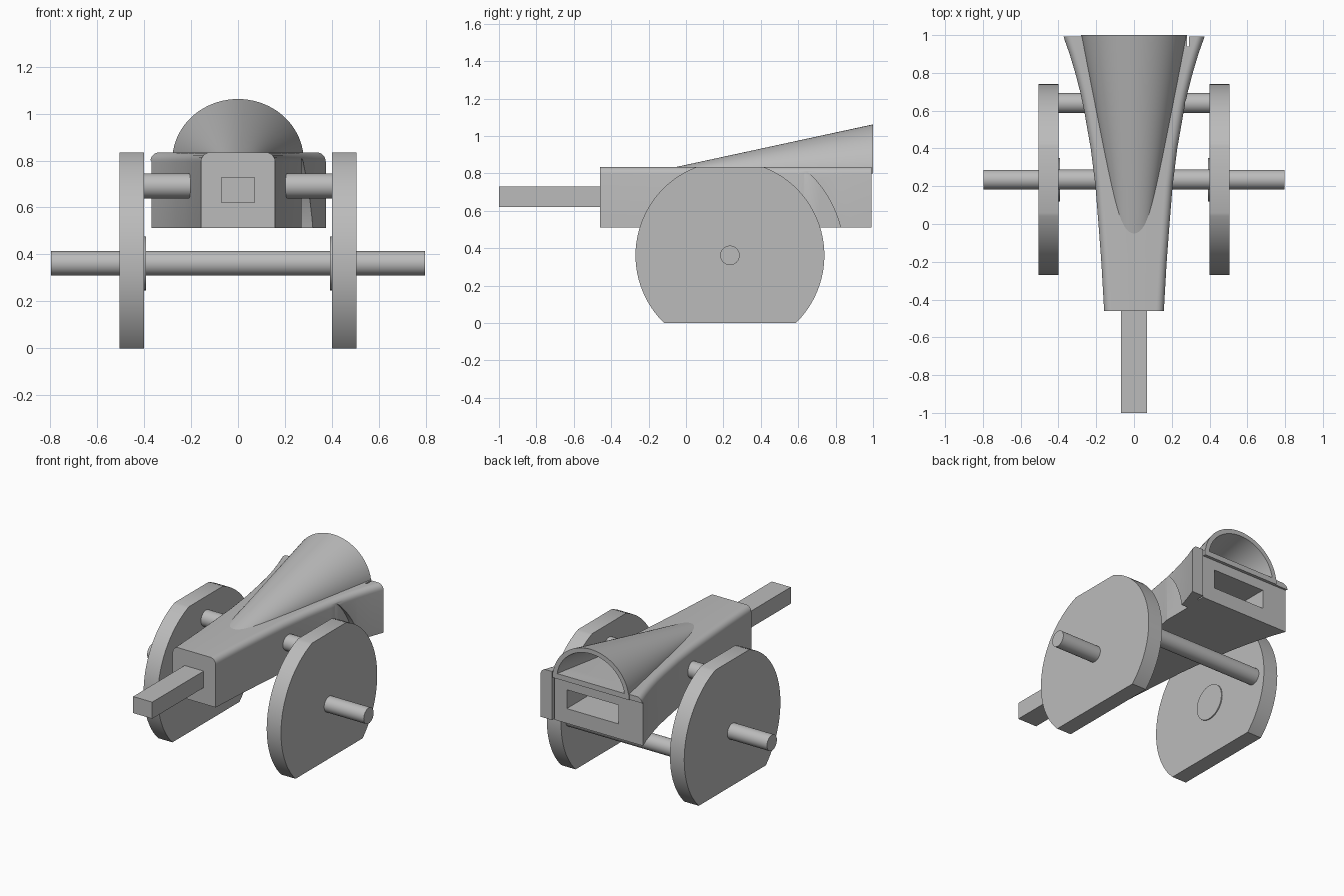
import bpy, bmesh, math
from mathutils import Matrix

cube = bpy.data.objects.get("Cube")
if cube:
    bpy.data.objects.remove(cube, do_unlink=True)

grey = bpy.data.materials.new("plain grey")
grey.use_nodes = True
grey.diffuse_color = (0.5, 0.5, 0.5, 1)
grey.node_tree.nodes["Principled BSDF"].inputs["Base Color"].default_value = (0.5, 0.5, 0.5, 1)

AXLE_Y, AXLE_Z, TOP = 0.235, 0.362, 0.835


def finish(name, bm, smooth=True):
    bmesh.ops.recalc_face_normals(bm, faces=bm.faces)
    mesh = bpy.data.meshes.new(name)
    bm.to_mesh(mesh)
    bm.free()
    mesh.materials.append(grey)
    obj = bpy.data.objects.new(name, mesh)
    bpy.context.collection.objects.link(obj)
    if smooth:
        activate(obj)
        bpy.ops.object.shade_smooth_by_angle(angle=math.radians(30))
    return obj


def activate(obj):
    bpy.ops.object.select_all(action='DESELECT')
    obj.select_set(True)
    bpy.context.view_layer.objects.active = obj


def box(name, x, y, z):
    bm = bmesh.new()
    bmesh.ops.create_cube(bm, size=1)
    for v in bm.verts:
        v.co = [a[0] + (c + 0.5) * (a[1] - a[0]) for a, c in zip((x, y, z), v.co)]
    return finish(name, bm, False)


def rod(name, x0, x1, y, z, r, segments=48):
    """Cylinder lying along x."""
    bm = bmesh.new()
    place = Matrix.Translation(((x0 + x1) / 2, y, z)) @ Matrix.Rotation(math.pi / 2, 4, 'Y')
    bmesh.ops.create_cone(bm, cap_ends=True, segments=segments, radius1=r, radius2=r,
                          depth=abs(x1 - x0), matrix=place)
    return finish(name, bm)


def loft(name, rows, closed):
    """Skin rows of points; closed rows also get end caps."""
    bm = bmesh.new()
    rings = [[bm.verts.new(p) for p in row] for row in rows]
    n = len(rings[0])
    for a, b in zip(rings, rings[1:]):
        for i in range(n if closed else n - 1):
            j = (i + 1) % n
            bm.faces.new((a[i], a[j], b[j], b[i]))
    if closed:
        bm.faces.new(rings[0])
        bm.faces.new(rings[-1])
    return finish(name, bm)


def carve(obj, cutter):
    cutter.hide_render = True
    mod = obj.modifiers.new("cut", 'BOOLEAN')
    mod.operation = 'DIFFERENCE'
    mod.solver = 'EXACT'
    mod.object = cutter
    activate(obj)
    bpy.ops.object.modifier_apply(modifier=mod.name)
    bpy.data.objects.remove(cutter, do_unlink=True)


# Flared body with rounded upper edges
def body_row(y, w, r=0.04, bottom=0.512):
    row = [(-w, y, bottom), (w, y, bottom)]
    for side, start in ((1, 0), (-1, 90)):
        for k in range(7):
            a = math.radians(start + k * 15)
            row.append((side * (w - r) + r * math.cos(a), y, TOP - r + r * math.sin(a)))
    return row


outline = [(-0.46, 0.158), (-0.2, 0.173), (0, 0.188), (0.2, 0.204), (0.4, 0.229),
           (0.6, 0.264), (0.7, 0.285), (0.8, 0.311), (0.9, 0.341), (0.993, 0.374)]
body = loft("body", [body_row(y, w) for y, w in outline], True)

# Wheel clearance on one flank, recessed rear panel, slot and groove
carve(body, rod("clearance_cutter", 0.27, 0.6, AXLE_Y, AXLE_Z, 0.61, 96))
carve(body, box("panel_cutter", (-0.5, 0.28), (0.98, 1.1), (0.4, 0.8)))
carve(body, box("slot_cutter", (-0.19, 0.19), (0.65, 1.1), (0.61, 0.735)))
carve(body, box("groove_cutter", (0.28, 0.29), (0.94, 1.1), (0.4, 0.9)))
activate(body)
bpy.ops.object.shade_smooth_by_angle(angle=math.radians(30))


# Hollow flared hood: outer skin to the rear rim, then back along the inside
def hood_row(y, inset):
    t = (y + 0.05) / 1.05
    w = 0.08 + 0.2 * t - inset
    h = 0.035 + 0.227 * t - inset
    return [(w * math.cos(math.pi * k / 40), y, 0.8 + h * math.sin(math.pi * k / 40))
            for k in range(41)]


outer = [hood_row(-0.05 + 1.05 * k / 10, 0) for k in range(11)]
inner = [hood_row(1 - 0.9 * k / 10, 0.03) for k in range(11)]
loft("hood", outer + inner, False)
box("hood_sill", (-0.28, 0.28), (0.97, 1.0), (0.8, TOP))

# Front handle
box("handle", (-0.07, 0.07), (-1, -0.4), (0.62, 0.73))

# Crossbar between the wheels
rod("crossbar", -0.41, 0.41, 0.64, AXLE_Z, 0.053)


# Wheels, flattened at the bottom and top
def wheel(name, x0, x1):
    obj = rod(name, x0, x1, AXLE_Y, AXLE_Z, 0.505, 96)
    bm = bmesh.new()
    bm.from_mesh(obj.data)
    for z, direction in ((0, -1), (TOP, 1)):
        cut = bmesh.ops.bisect_plane(bm, geom=bm.verts[:] + bm.edges[:] + bm.faces[:],
                                     plane_co=(0, 0, z), plane_no=(0, 0, direction),
                                     clear_outer=True)
        edges = [e for e in cut["geom_cut"] if isinstance(e, bmesh.types.BMEdge)]
        bmesh.ops.contextual_create(bm, geom=edges)
        bmesh.ops.holes_fill(bm, edges=bm.edges)
    bmesh.ops.recalc_face_normals(bm, faces=bm.faces)
    bm.to_mesh(obj.data)
    bm.free()
    activate(obj)
    bpy.ops.object.shade_smooth_by_angle(angle=math.radians(30))


for side, s in (("left", 1), ("right", -1)):
    wheel(side + "_wheel", s * 0.4, s * 0.505)
    rod(side + "_axle_stub", s * 0.45, s * 0.796, AXLE_Y, AXLE_Z, 0.052)
    rod(side + "_hub_disc", s * 0.393, s * 0.41, AXLE_Y, AXLE_Z, 0.115)
    rod(side + "_upper_peg", s * 0.17, s * 0.41, AXLE_Y, 0.692, 0.053)
